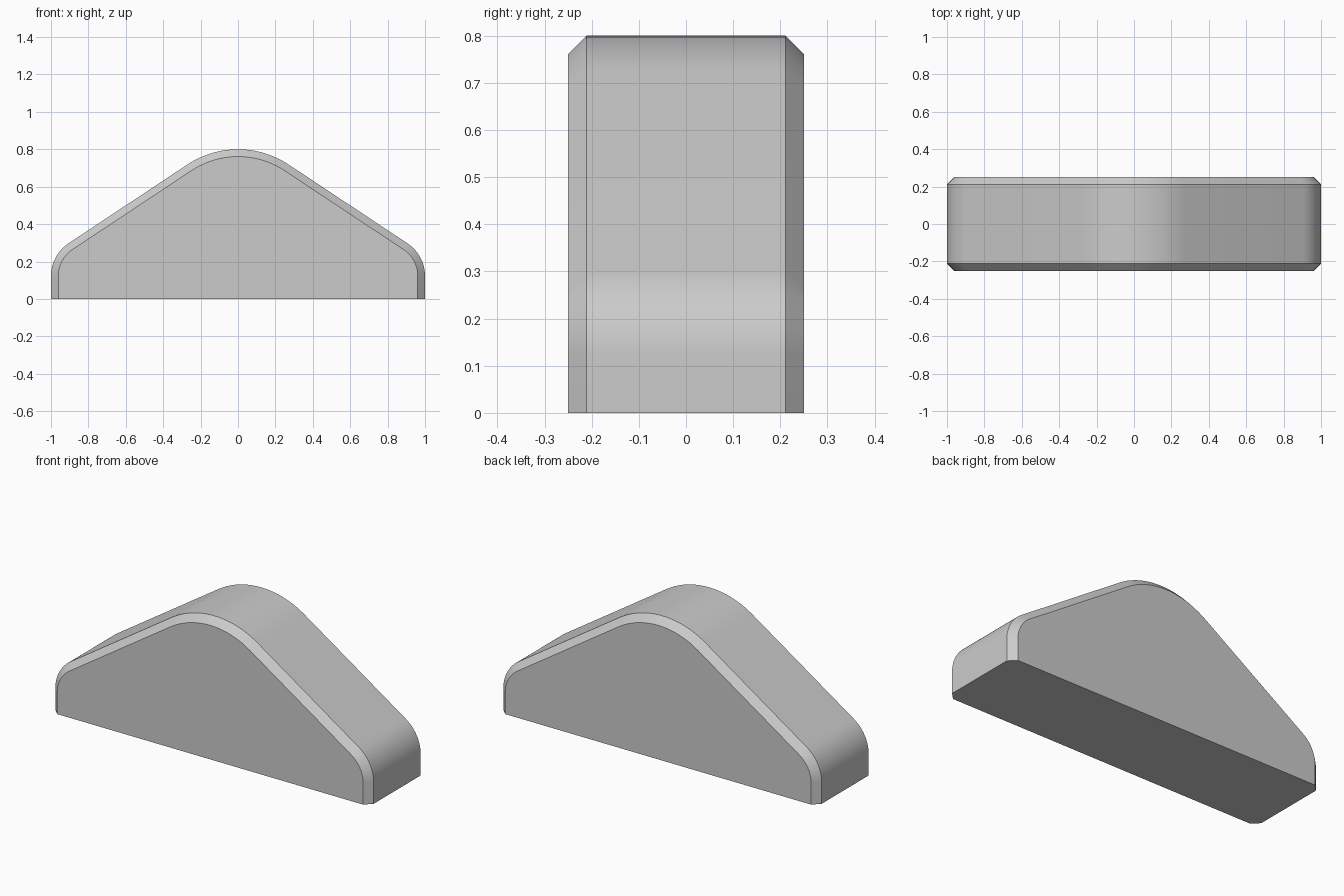
import bpy, bmesh, math

cube = bpy.data.objects.get("Cube")
if cube:
    bpy.data.objects.remove(cube, do_unlink=True)

HALF_DEPTH, CHAMFER = 0.25, 0.039
TOP_R, SIDE_R = 0.49, 0.21
TILT = math.radians(56.4)          # direction the right slope faces
SIDE_Z = 0.122                     # height where the upright ends begin to curve


def arc(cx, cz, r, start, end, steps):
    return [(cx + r * math.cos(start + (end - start) * i / steps),
             cz + r * math.sin(start + (end - start) * i / steps))
            for i in range(steps + 1)]


def outline(inset):
    """Right half of the rounded gable, then its mirror image."""
    half = [(1 - inset, 0)]
    half += arc(1 - SIDE_R, SIDE_Z, SIDE_R - inset, 0, TILT, 12)
    half += arc(0, 0.8 - TOP_R, TOP_R - inset, TILT, math.pi / 2, 10)
    return half + [(-x, z) for x, z in reversed(half[:-1])]


# Chamfered gable block, lofted front to back
bm = bmesh.new()
sections = [(-HALF_DEPTH, CHAMFER), (-HALF_DEPTH + CHAMFER, 0),
            (HALF_DEPTH - CHAMFER, 0), (HALF_DEPTH, CHAMFER)]
rings = [[bm.verts.new((x, y, z)) for x, z in outline(d)] for y, d in sections]
for a, b in zip(rings, rings[1:]):
    for i in range(len(a) - 1):
        bm.faces.new((a[i], a[i + 1], b[i + 1], b[i]))
bm.faces.new(rings[0])
bm.faces.new(rings[-1])
bm.faces.new([r[0] for r in rings] + [r[-1] for r in reversed(rings)])
bmesh.ops.recalc_face_normals(bm, faces=bm.faces)

mesh = bpy.data.meshes.new("gable_block")
bm.to_mesh(mesh)
bm.free()
block = bpy.data.objects.new("gable_block", mesh)
bpy.context.collection.objects.link(block)

# Plain grey
grey = bpy.data.materials.new("light_grey")
grey.use_nodes = True
colour = (0.6, 0.6, 0.6, 1)
grey.diffuse_color = colour
grey.node_tree.nodes["Principled BSDF"].inputs["Base Color"].default_value = colour
mesh.materials.append(grey)

bpy.context.view_layer.objects.active = block
block.select_set(True)
bpy.ops.object.shade_smooth_by_angle(angle=math.radians(30))
